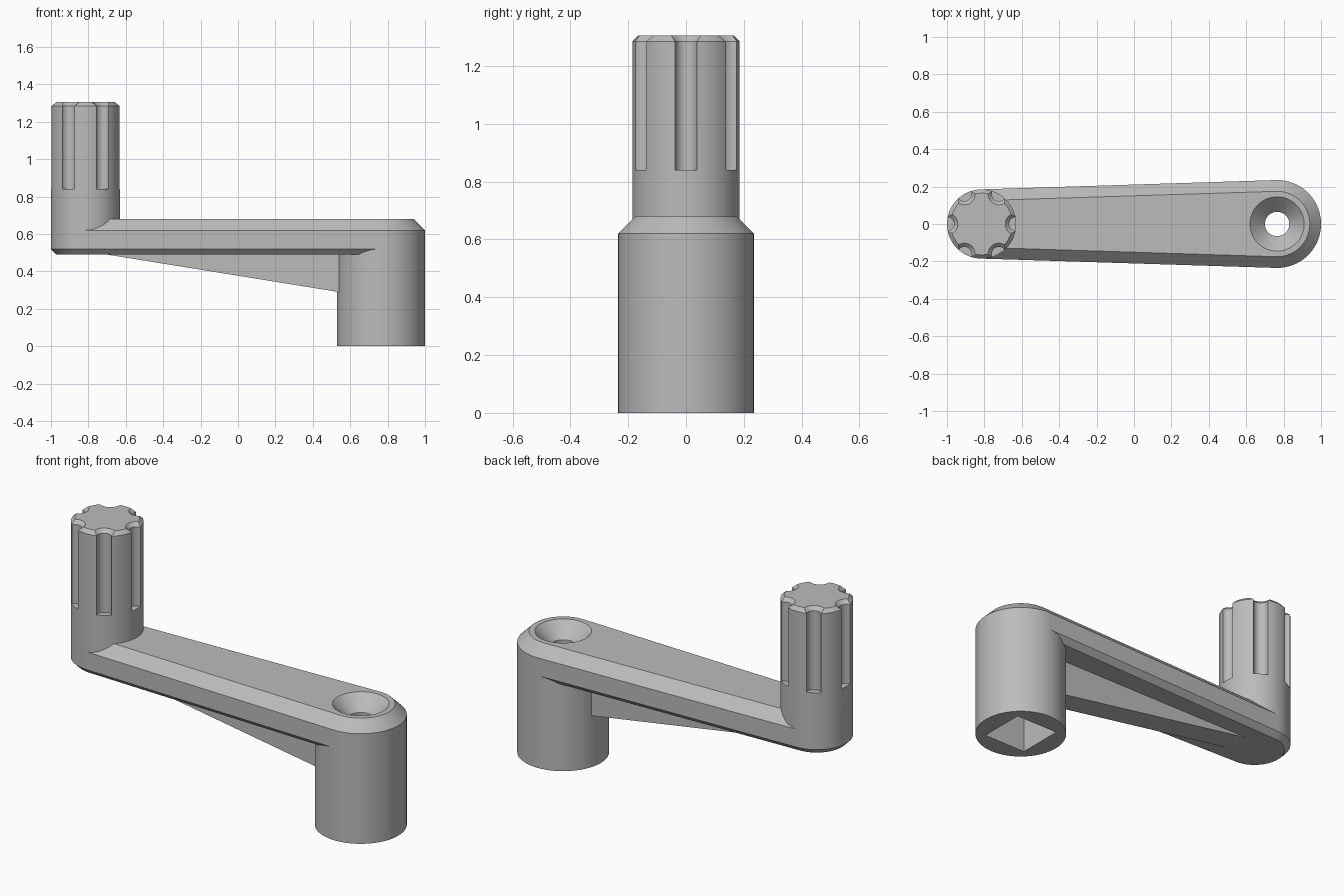
import bpy, bmesh
from math import sin, cos, pi, radians

if "Cube" in bpy.data.objects:
    bpy.data.objects.remove(bpy.data.objects["Cube"], do_unlink=True)

HUB_X, HUB_R = 0.765, 0.235
GRIP_X, GRIP_R = -0.815, 0.185
SEG = 64

grey = bpy.data.materials.new("plain_grey")
grey.use_nodes = True
grey.diffuse_color = (0.5, 0.5, 0.5, 1)
bsdf = next(n for n in grey.node_tree.nodes if n.type == 'BSDF_PRINCIPLED')
bsdf.inputs["Base Color"].default_value = (0.5, 0.5, 0.5, 1)
bsdf.inputs["Roughness"].default_value = 0.6


def loft(bm, rings):
    """Skin matching rings of points and cap both ends."""
    loops = [[bm.verts.new(p) for p in ring] for ring in rings]
    n = len(loops[0])
    for a, b in zip(loops, loops[1:]):
        for i in range(n):
            j = (i + 1) % n
            bm.faces.new((a[i], a[j], b[j], b[i]))
    bm.faces.new(loops[0][::-1])
    bm.faces.new(loops[-1])


def circle(x, y, r, z, seg=SEG):
    return [(x + r * cos(2 * pi * i / seg), y + r * sin(2 * pi * i / seg), z)
            for i in range(seg)]


def turned(bm, x, y, profile, seg=SEG):
    loft(bm, [circle(x, y, r, z, seg) for r, z in profile])


def finish(name, bm):
    bmesh.ops.recalc_face_normals(bm, faces=bm.faces)
    mesh = bpy.data.meshes.new(name)
    bm.to_mesh(mesh)
    bm.free()
    mesh.materials.append(grey)
    ob = bpy.data.objects.new(name, mesh)
    bpy.context.collection.objects.link(ob)
    return ob


def activate(ob):
    bpy.ops.object.select_all(action='DESELECT')
    ob.select_set(True)
    bpy.context.view_layer.objects.active = ob


def cut(ob, *cutters):
    activate(ob)
    for c in cutters:
        mod = ob.modifiers.new("cut", 'BOOLEAN')
        mod.operation, mod.solver, mod.object = 'DIFFERENCE', 'EXACT', c
        bpy.ops.object.modifier_apply(modifier=mod.name)


# Tapered arm with chamfered rims
def arm_outline(inset, z):
    half = SEG // 2
    pts = []
    for x, r, start in ((HUB_X, HUB_R, -pi / 2), (GRIP_X, GRIP_R, pi / 2)):
        for i in range(half + 1):
            a = start + pi * i / half
            pts.append((x + (r - inset) * cos(a), (r - inset) * sin(a), z))
    return pts


bm = bmesh.new()
loft(bm, [arm_outline(i, z) for i, z in
          ((0.03, 0.49), (0, 0.52), (0, 0.62), (0.06, 0.68))])
arm = finish("arm", bm)

# Round hub below the arm
bm = bmesh.new()
turned(bm, HUB_X, 0, [(HUB_R, 0), (HUB_R, 0.52)])
hub = finish("hub", bm)

# Upright grip with chamfered top
bm = bmesh.new()
turned(bm, GRIP_X, 0, [(GRIP_R, 0.62), (GRIP_R, 1.285), (GRIP_R - 0.02, 1.305)])
grip = finish("grip", bm)

# Tapered stiffening rib under the arm
bm = bmesh.new()
side = [(-0.7, 0.495), (-0.7, 0.49), (0.6, 0.28), (0.6, 0.495)]
loft(bm, [[(x, y, z) for x, z in side] for y in (-0.07, 0.07)])
rib = finish("rib", bm)

# Screw hole with countersink, and square shaft socket
bm = bmesh.new()
turned(bm, HUB_X, 0, [(0.065, 0.3), (0.065, 0.6), (0.145, 0.68), (0.165, 0.7)])
screw_cutter = finish("screw_hole_cutter", bm)

bm = bmesh.new()
s = 0.13
loft(bm, [[(HUB_X + i * s, j * s, z) for i, j in
           ((-1, -1), (1, -1), (1, 1), (-1, 1))] for z in (-0.1, 0.4)])
socket_cutter = finish("socket_cutter", bm)

# Six finger grooves, flared at the top
bm = bmesh.new()
for k in range(6):
    a = k * pi / 3
    turned(bm, GRIP_X + GRIP_R * cos(a), GRIP_R * sin(a),
           [(0.038, 0.84), (0.038, 1.285), (0.068, 1.315)], 32)
groove_cutter = finish("groove_cutter", bm)

cut(arm, screw_cutter)
cut(hub, socket_cutter, screw_cutter)
cut(grip, groove_cutter)
for c in (screw_cutter, socket_cutter, groove_cutter):
    bpy.data.objects.remove(c, do_unlink=True)

for ob in (arm, hub, grip):
    activate(ob)
    bpy.ops.object.shade_smooth_by_angle(angle=radians(25))
